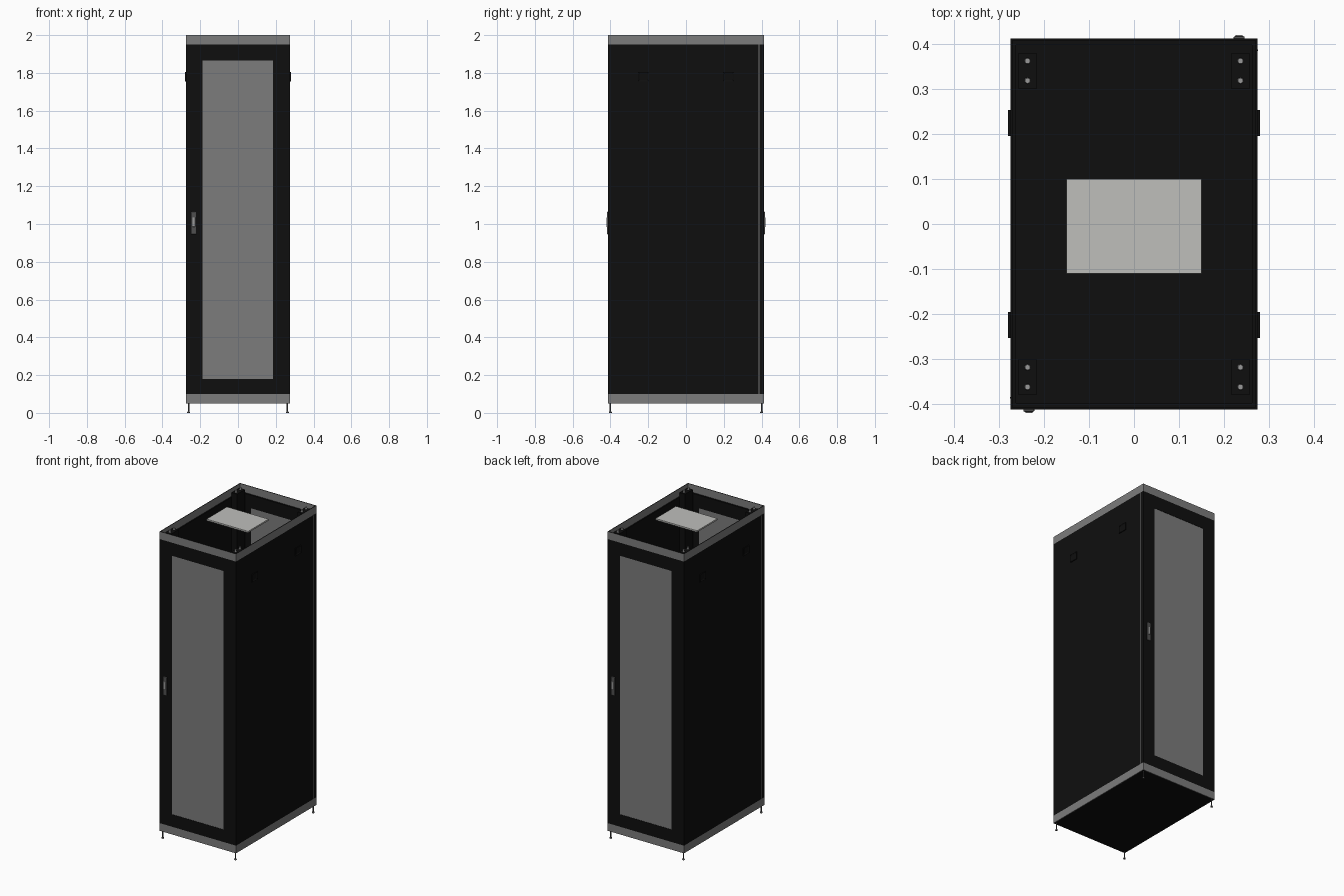
import bpy
import bmesh

cube = bpy.data.objects.get("Cube")
if cube:
    bpy.data.objects.remove(cube, do_unlink=True)


def material(name, r, g, b):
    m = bpy.data.materials.new(name)
    m.use_nodes = True
    m.diffuse_color = (r, g, b, 1)
    m.node_tree.nodes["Principled BSDF"].inputs["Base Color"].default_value = (r, g, b, 1)
    return m


BLACK = material("black_paint", 0.0045, 0.0045, 0.0045)
GREY = material("grey_panel", 0.2, 0.2, 0.2)
LIGHT = material("light_plate", 0.52, 0.52, 0.5)
STEEL = material("steel", 0.32, 0.32, 0.32)
DARK = material("dark_metal", 0.08, 0.08, 0.08)

HX, HY = 0.275, 0.413          # half width and half depth
BASE, SILL, HEAD, TOP = 0.05, 0.10, 1.95, 2.0
T = 0.004                      # sheet thickness


def finish(name, bm, *mats):
    mesh = bpy.data.meshes.new(name)
    bm.to_mesh(mesh)
    bm.free()
    for m in mats:
        mesh.materials.append(m)
    ob = bpy.data.objects.new(name, mesh)
    bpy.context.collection.objects.link(ob)
    return ob


def add_box(bm, lo, hi):
    verts = bmesh.ops.create_cube(bm, size=1)["verts"]
    for v in verts:
        v.co = [(a + b) / 2 + c * (b - a) for a, b, c in zip(lo, hi, v.co)]


def box(name, mat, lo, hi, bevel=0):
    lo, hi = [min(p) for p in zip(lo, hi)], [max(p) for p in zip(lo, hi)]
    bm = bmesh.new()
    add_box(bm, lo, hi)
    if bevel:
        bmesh.ops.bevel(bm, geom=bm.edges[:], offset=bevel, segments=2,
                        profile=0.5, affect='EDGES')
    return finish(name, bm, mat)


def cylinder(bm, x, y, z0, z1, r, r_top=None, sides=12):
    made = bmesh.ops.create_cone(bm, cap_ends=True, segments=sides, radius1=r,
                                 radius2=r_top or r, depth=z1 - z0)
    bmesh.ops.translate(bm, verts=made["verts"], vec=(x, y, (z0 + z1) / 2))


# Grey skirts round the base and the open top, with black upper edges
def skirt(name, z0, z1):
    bm = bmesh.new()
    for s in (-1, 1):
        xs, ys = sorted((s * HX, s * (HX - T))), sorted((s * HY, s * (HY - T)))
        add_box(bm, (xs[0], -HY, z0), (xs[1], HY, z1))
        add_box(bm, (-HX + T, ys[0], z0), (HX - T, ys[1], z1))
    bm.normal_update()
    for f in bm.faces:
        f.material_index = 1 if f.normal.z > 0.9 else 0
    finish(name, bm, GREY, BLACK)


skirt("base_skirt", BASE, SILL)
skirt("top_skirt", HEAD, TOP)
box("floor_panel", BLACK, (-HX + T, -HY + T, BASE), (HX - T, HY - T, BASE + 0.01))

# Doors with a mesh panel and swing handle, the rear one turned half round
for side, s in (("front", 1), ("rear", -1)):
    y_out, y_in = -s * HY, -s * (HY - 0.015)
    x0, x1, z0, z1 = -0.188 * s, 0.185 * s, 0.18, 1.865
    box(side + "_door_latch_stile", BLACK, (-s * HX, y_out, SILL), (x0, y_in, HEAD))
    box(side + "_door_hinge_stile", BLACK, (x1, y_out, SILL), (s * HX, y_in, HEAD))
    box(side + "_door_lower_rail", BLACK, (x0, y_out, SILL), (x1, y_in, z0))
    box(side + "_door_upper_rail", BLACK, (x0, y_out, z1), (x1, y_in, HEAD))
    box(side + "_door_mesh", GREY, (x0, y_out + s * 0.002, z0), (x1, y_in, z1))

    hx = -0.234 * s
    box(side + "_handle_base", DARK, (hx - 0.0125, y_out + s * 0.002, 0.945),
        (hx + 0.0125, y_out - s * 0.005, 1.065), 0.003)
    box(side + "_handle_grip", STEEL, (hx - 0.008, y_out, 0.985),
        (hx + 0.008, y_out - s * 0.008, 1.035), 0.002)

# Side panels with a seam strip and two recessed latches each
for side, s in (("left", 1), ("right", -1)):
    box(side + "_side_panel", BLACK, (s * HX, -HY + 0.015, SILL),
        (s * (HX - 0.012), HY - 0.015, HEAD))
    box(side + "_seam_strip", GREY, (s * HX, s * 0.385, SILL),
        (s * (HX + 0.0005), s * 0.389, HEAD))
    for end, y in (("front", -0.225), ("rear", 0.225)):
        bm = bmesh.new()
        xs = sorted((s * HX, s * (HX + 0.005)))
        add_box(bm, (xs[0], y - 0.029, 1.755), (xs[1], y + 0.029, 1.805))
        bm.normal_update()
        face = max(bm.faces, key=lambda f: f.normal.x * s)
        bmesh.ops.inset_region(bm, faces=[face], thickness=0.01)
        bmesh.ops.translate(bm, verts=face.verts, vec=(-s * 0.004, 0, 0))
        finish(side + "_" + end + "_panel_latch", bm, BLACK)

# Inner corner posts, each with two bolts on top
posts, bolts, feet = bmesh.new(), bmesh.new(), bmesh.new()
for sx in (-1, 1):
    for sy in (-1, 1):
        x, y = sx * 0.237, sy * 0.341
        add_box(posts, (x - 0.02, y - 0.04, BASE), (x + 0.02, y + 0.04, 1.985))
        for dy in (-0.022, 0.022):
            cylinder(bolts, x, y + dy, 1.985, 2.0, 0.007, 0.006)
        # Levelling foot with a round pad
        fx, fy = sx * 0.262, sy * 0.4
        cylinder(feet, fx, fy, 0.008, BASE + 0.005, 0.004)
        cylinder(feet, fx, fy, 0, 0.008, 0.008, 0.006)
finish("corner_posts", posts, BLACK)
finish("post_bolts", bolts, STEEL)
finish("levelling_feet", feet, DARK)

# Light cover plate in the middle of the top
box("top_cover_plate", LIGHT, (-0.15, -0.11, 1.988), (0.15, 0.1, 1.998))
